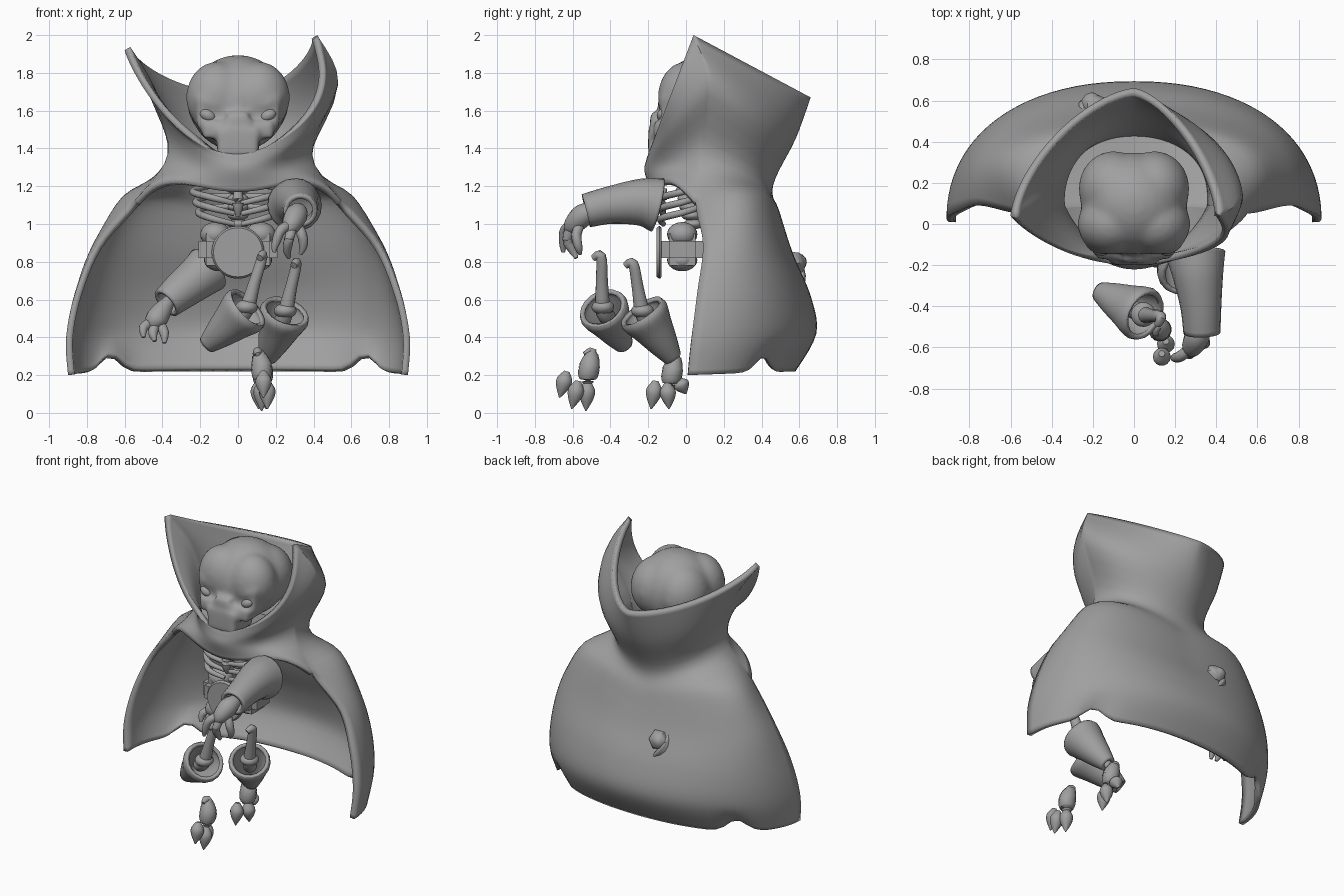
import bpy, bmesh, math
from mathutils import Vector, Matrix, Euler

if "Cube" in bpy.data.objects:
    bpy.data.objects.remove(bpy.data.objects["Cube"], do_unlink=True)

grey = bpy.data.materials.new("plain_grey")
grey.use_nodes = True
grey.diffuse_color = (0.35, 0.35, 0.35, 1)
grey.node_tree.nodes["Principled BSDF"].inputs["Base Color"].default_value = (0.35, 0.35, 0.35, 1)


def finish(name, bm):
    mesh = bpy.data.meshes.new(name)
    bm.to_mesh(mesh)
    bm.free()
    mesh.materials.append(grey)
    ob = bpy.data.objects.new(name, mesh)
    bpy.context.collection.objects.link(ob)
    bpy.ops.object.select_all(action="DESELECT")
    ob.select_set(True)
    bpy.context.view_layer.objects.active = ob
    bpy.ops.object.shade_smooth_by_angle(angle=math.radians(50))
    return ob


def catmull(pts, n):
    """Smooth list of vectors through the given ones, n steps per span."""
    pts = [Vector(p) for p in pts]
    out = []
    for i in range(len(pts) - 1):
        a, b, c, d = pts[max(i - 1, 0)], pts[i], pts[i + 1], pts[min(i + 2, len(pts) - 1)]
        for k in range(n):
            t = k / n
            out.append(b + (c - a) * (t / 2) + (a * 2 - b * 5 + c * 4 - d) * (t * t / 2)
                       + (b * 3 - a - c * 3 + d) * (t ** 3 / 2))
    return out + [pts[-1]]


def placed(loc, size, rot=(0, 0, 0)):
    return Matrix.LocRotScale(Vector(loc), Euler(rot), Vector(size))


def add_ball(bm, *place):
    bmesh.ops.create_uvsphere(bm, u_segments=24, v_segments=16, radius=1, matrix=placed(*place))


def ball(name, *place):
    bm = bmesh.new()
    add_ball(bm, *place)
    return finish(name, bm)


def tube(name, path, steps=4, sides=14, wall=0):
    """Sweep a circle along (x, y, z, radius) points; wall leaves it open."""
    rows = catmull(path, steps)
    bm = bmesh.new()
    rings = []
    for i, r in enumerate(rows):
        d = (rows[min(i + 1, len(rows) - 1)] - rows[max(i - 1, 0)]).xyz.normalized()
        rot = d.to_track_quat("Z", "Y")
        turn = [2 * math.pi * k / sides for k in range(sides)]
        rings.append([bm.verts.new(r.xyz + rot @ Vector((math.cos(a), math.sin(a), 0)) * r.w) for a in turn])
    for a, b in zip(rings, rings[1:]):
        for k in range(sides):
            n = (k + 1) % sides
            bm.faces.new((a[k], a[n], b[n], b[k]))
    if not wall:
        bm.faces.new(rings[0][::-1])
        bm.faces.new(rings[-1])
    ob = finish(name, bm)
    if wall:
        mod = ob.modifiers.new("wall", "SOLIDIFY")
        mod.thickness, mod.offset = wall, -1
    return ob


# Cape and collar rows, rim to hem: right and left width, right and left side z,
# side y, back y, back z, front y, front z, arch, left rim curl, shoulder puff, roundness
ROWS = [
    (.60, .42, 1.92, 2.00, .04, .66, 1.67, -.20, 1.37, 0, .13, 0, 1.3),
    (.47, .53, 1.70, 1.75, .12, .58, 1.45, -.21, 1.34, 0, .03, 0, 1.1),
    (.37, .39, 1.38, 1.38, .08, .46, 1.20, -.22, 1.28, 0, 0, .02, .95),
    (.55, .55, 1.12, 1.12, .05, .50, 1.04, -.19, 1.17, .07, 0, .14, .95),
    (.75, .75, .89, .89, .09, .57, .83, -.2, 1.1, 0, 0, .08, .95),
    (.86, .86, .64, .64, .06, .66, .62, -.2, 1, 0, 0, .03, .92),
    (.91, .91, .40, .40, .03, .69, .42, -.2, 1, 0, 0, 0, .92),
    (.90, .90, .20, .20, .01, .58, .22, -.2, 1, 0, 0, 0, .92)]
SPAN, COLS = 5, 88


def cape_point(row, q, last):
    wr, wl, zr, zl, f, b, zb, c, zc, arch, curl, puff, e = row
    w, zf = (wl, zl) if q > 0 else (wr, zr)
    side = 1 if q > 0 else -1
    if abs(q) <= 1:
        s = (1 - abs(q)) * math.pi / 2
        k = math.sin(s) ** 1.7
        x = w * math.cos(s) + (curl * math.sin(2 * s) ** 2 if q > 0 else 0)
        return Vector((side * x, f + (c - f) * k, zf + (zc - zf) * k + arch * math.sin(2 * s) ** 2))
    t = (abs(q) - 1) * math.pi / 2
    k = math.sin(t) ** e
    swell = puff * math.sin(2 * t)
    x = w * max(math.cos(t), 0) ** e + swell
    notch = last * .08 * math.exp(-((x - .68) / .07) ** 2)
    return Vector((side * x, f + (b - f) * k, zf + (zb - zf) * k + notch + swell * .6))


bm = bmesh.new()
rows = catmull(ROWS, SPAN)
qs = [-2 + 4 * j / COLS for j in range(COLS)]
grid = [[bm.verts.new(cape_point(r, q, max(0, i / SPAN - 6))) for q in qs] for i, r in enumerate(rows)]
for i in range(len(rows) - 1):
    for j in range(COLS):
        n = (j + 1) % COLS
        if i < 3 * SPAN or abs(qs[j] + 2 / COLS) > 1:
            bm.faces.new((grid[i][j], grid[i + 1][j], grid[i + 1][n], grid[i][n]))
bmesh.ops.delete(bm, geom=[v for v in bm.verts if not v.link_faces], context="VERTS")
cape = finish("cape", bm)
solid = cape.modifiers.new("cloth", "SOLIDIFY")
solid.thickness, solid.offset = .035, -1

# Lining that closes the bottom of the collar around the neck
bm = bmesh.new()
hub = bm.verts.new((0, .1, 1.27))
rim = [bm.verts.new(cape_point(rows[2 * SPAN], q, 0) * .98 + Vector((0, 0, .03))) for q in qs]
for j in range(COLS):
    bm.faces.new((hub, rim[j], rim[(j + 1) % COLS]))
finish("collar_lining", bm)

# Skull: overlapping lumps fused into one smooth surface
bm = bmesh.new()
add_ball(bm, (0, .1, 1.64), (.26, .25, .255))
for s in (-1, 1):
    add_ball(bm, (s * .1, .17, 1.65), (.17, .185, .2))
    add_ball(bm, (s * .11, .0, 1.67), (.165, .15, .19))
    add_ball(bm, (s * .15, -.08, 1.64), (.1, .07, .05), (0, s * -.4, 0))
for loc, size in (((0, -.03, 1.59), (.44, .2, .16)), ((0, -.07, 1.5), (.38, .2, .09)),
                  ((0, -.09, 1.43), (.22, .22, .15)), ((0, -.14, 1.53), (.12, .1, .12))):
    bmesh.ops.create_cube(bm, size=1, matrix=placed(loc, size))
skull = finish("skull", bm)
fuse = skull.modifiers.new("fuse", "REMESH")
fuse.mode, fuse.voxel_size, fuse.use_smooth_shade = "VOXEL", .016, True
soft = skull.modifiers.new("soften", "SMOOTH")
soft.factor, soft.iterations = .5, 10
for s, side in ((-1, "right"), (1, "left")):
    ball(side + "_eye", (s * .16, -.12, 1.575), (.045, .035, .032), (0, s * -.5, 0))

# Rib cage and spine
for s, side in ((-1, "right"), (1, "left")):
    for k in range(3):
        z = 1.17 - k * .055
        w = .24 - k * .015
        tube(f"{side}_rib_{k + 1}", [(s * .02, -.12, z - .06, .014), (s * .14, -.13, z - .03, .018),
                                     (s * w, -.02, z, .018), (s * .16, .08, z + .03, .016), (0, .1, z + .03, .014)])
tube("breastbone", [(0, -.12, 1.19, .02), (0, -.13, 1.11, .03), (0, -.12, 1.04, .012)])
for k in range(6):
    ball(f"vertebra_{k + 1}", (0, .04 - .01 * k, 1.0 + .045 * k), (.055, .055, .027))

# Pelvis with round front plate
for s, side in ((-1, "right"), (1, "left")):
    bm = bmesh.new()
    bmesh.ops.create_cube(bm, size=1, matrix=placed((s * .11, -.02, .865), (.2, .22, .17)))
    bmesh.ops.bevel(bm, geom=bm.edges[:], offset=.04, segments=4, affect="EDGES")
    finish(side + "_hip_block", bm)
    ball(side + "_hip_top", (s * .12, -.02, .945), (.08, .08, .065))
    ball(side + "_hip_base", (s * .1, -.02, .81), (.08, .08, .06))
tube("belt_plate", [(0, -.13, .85, .13), (0, -.14, .85, .14), (0, -.155, .85, .13)], sides=28, steps=2)


# Arms: open sleeve, palm and curled fingers
def arm(side, sleeve, palm, fingers):
    tube(side + "_sleeve", sleeve, sides=20, wall=.025)
    tube(side + "_palm", palm)
    for k, f in enumerate(fingers):
        tube(f"{side}_finger_{k + 1}", f)


arm("left", [(.3, -.15, 1.1, .145), (.31, -.24, 1.115, .125), (.325, -.4, 1.1, .1), (.33, -.53, 1.07, .09)],
    [(.33, -.46, 1.08, .03), (.31, -.54, 1.05, .06), (.28, -.6, .99, .05), (.26, -.62, .95, .02)],
    [[(.29, -.59, 1, .026), (.23, -.64, .97, .027), (.2, -.65, .9, .022), (.19, -.65, .85, .01)],
     [(.29, -.6, .99, .026), (.27, -.63, .92, .027), (.26, -.6, .86, .022), (.27, -.58, .82, .01)],
     [(.31, -.56, 1, .026), (.34, -.58, .94, .027), (.345, -.57, .88, .022), (.33, -.56, .84, .01)]])
arm("right", [(-.16, .52, .76, .13), (-.22, .48, .71, .115), (-.31, .43, .64, .1), (-.38, .39, .58, .085)],
    [(-.36, .4, .6, .03), (-.41, .37, .53, .055), (-.44, .35, .48, .055), (-.45, .34, .44, .02)],
    [[(-.46, .35, .48, .026), (-.5, .32, .45, .025), (-.5, .3, .4, .01)],
     [(-.44, .34, .46, .026), (-.45, .31, .42, .025), (-.44, .29, .38, .01)],
     [(-.41, .35, .47, .026), (-.39, .32, .42, .025), (-.39, .3, .37, .01)]])
# Corner of the sleeve that pokes through the back of the cape
tube("sleeve_corner", [(-.17, .5, .77, .09), (-.2, .6, .8, .06), (-.2, .635, .81, .015)], sides=6)


# Legs: hooked bone standing in a tapering open shin cuff
def leg(side, top, base, tip):
    top, base, tip = Vector(top), Vector(base), Vector(tip)
    mid = top.lerp(base, .5)
    hook = top + Vector((-.015, -.04, -.01))
    tube(side + "_thigh_bone", [(*hook, .018), (*top, .027), (*mid, .032), (*base, .042),
                                (*base.lerp(tip, .25), .045)])
    ball(side + "_knee", base + Vector((0, 0, .01)), (.06, .06, .04))
    stops = ((-.04, .125), (.08, .135), (.35, .11), (.7, .08), (1, .05))
    tube(side + "_shin_cuff", [(*base.lerp(tip, t), r) for t, r in stops], sides=18, wall=.025)


leg("right", (.13, -.45, .83), (.045, -.44, .55), (-.165, -.33, .36))
leg("left", (.31, -.28, .79), (.25, -.23, .53), (.155, -.07, .29))


# Feet: ankle with three pointed claws
def foot(side, x, y, z, claws):
    tube(side + "_ankle", [(x - .02, y - .03, z + .06, .012), (x - .02, y + .01, z + .07, .03), (x, y, z, .055),
                           (x, y - .01, z - .06, .05), (x, y - .01, z - .1, .02)])
    for k, (dx, cy, cz, ty, tz) in enumerate(claws):
        a, b = Vector((x + dx, cy, cz)), Vector((x + dx, ty, tz))
        tube(f"{side}_claw_{k + 1}", [(*a, .015), (*a.lerp(b, .3), .042), (*a.lerp(b, .6), .036), (*b, .003)])


foot("right", .125, -.51, .25, [(.01, -.63, .22, -.67, .08), (.03, -.57, .17, -.605, .02), (0, -.52, .17, -.53, .01)])
foot("left", .13, -.07, .23, [(-.02, -.16, .17, -.185, .02), (.02, -.1, .16, -.09, .02), (0, -.04, .18, .0, .1)])
